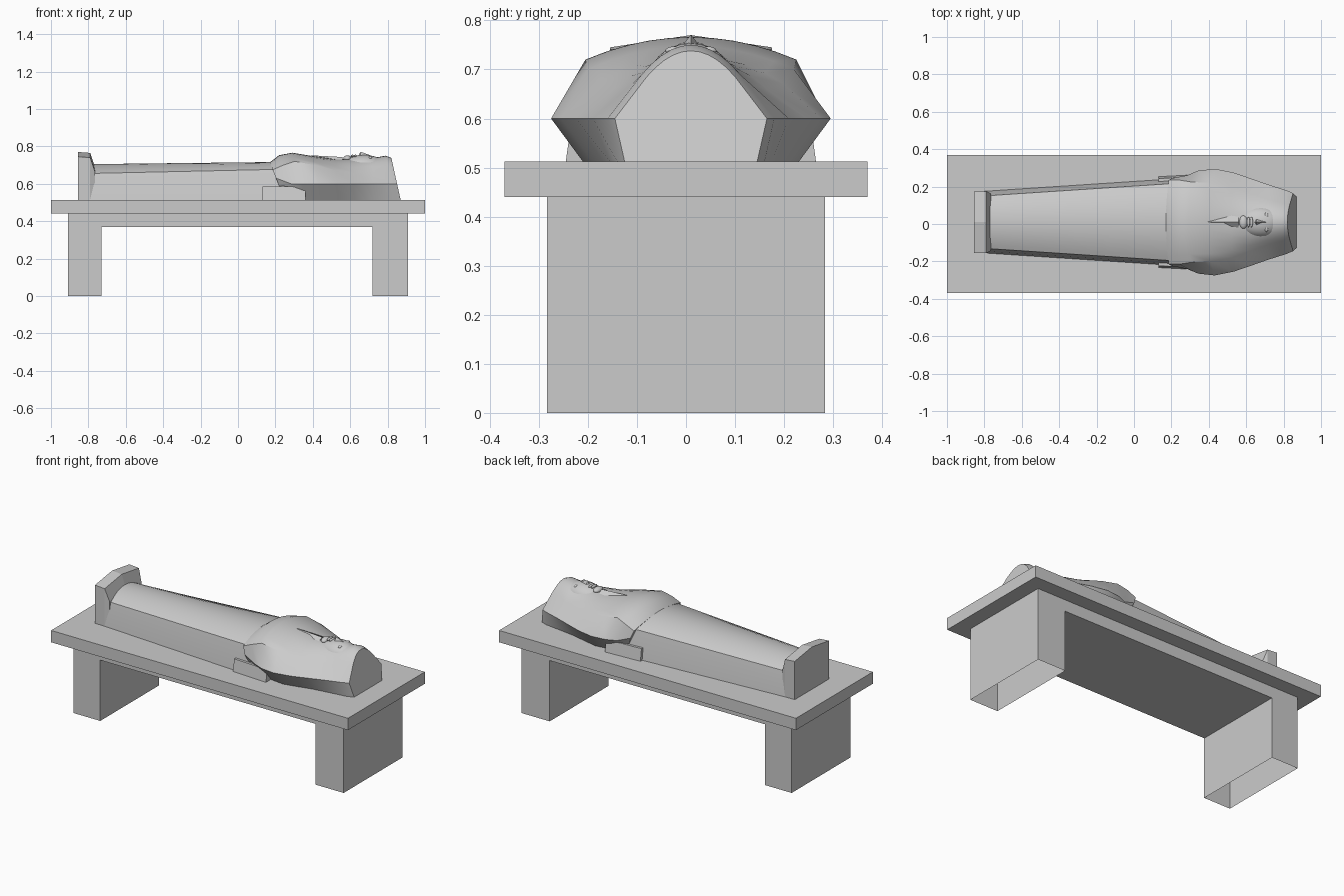
import bpy, bmesh, math

cube = bpy.data.objects.get("Cube")
if cube:
    bpy.data.objects.remove(cube)

stone = bpy.data.materials.new("grey stone")
stone.use_nodes = True
colour = (0.6, 0.6, 0.6, 1)
stone.diffuse_color = colour
stone.node_tree.nodes["Principled BSDF"].inputs["Base Color"].default_value = colour

MID = 0.01      # the effigy lies slightly off centre
SLAB = 0.512    # top of the slab


def finish(name, bm, smooth=None):
    bmesh.ops.recalc_face_normals(bm, faces=bm.faces)
    mesh = bpy.data.meshes.new(name)
    bm.to_mesh(mesh)
    bm.free()
    mesh.materials.append(stone)
    ob = bpy.data.objects.new(name, mesh)
    bpy.context.collection.objects.link(ob)
    if smooth:
        bpy.ops.object.select_all(action="DESELECT")
        ob.select_set(True)
        bpy.context.view_layer.objects.active = ob
        bpy.ops.object.shade_smooth_by_angle(angle=math.radians(smooth))
    return ob


def loft(name, rings, smooth=None):
    """Skin a row of closed rings and cap both ends."""
    bm = bmesh.new()
    loops = [[bm.verts.new(p) for p in ring] for ring in rings]
    for a, b in zip(loops, loops[1:]):
        for i in range(len(a)):
            j = (i + 1) % len(a)
            bm.faces.new((a[i], a[j], b[j], b[i]))
    bm.faces.new(loops[0])
    bm.faces.new(loops[-1])
    return finish(name, bm, smooth)


def section(x, rake, base, wide, wide_z, shoulder, shoulder_z, top, steps=5):
    """Cross-section: foot, widest point, shoulder, then a domed top."""
    half = [(base, SLAB), (wide, wide_z), (shoulder, shoulder_z)]
    for i in range(steps - 1, 0, -1):
        t = i / steps
        half.append((shoulder * t, shoulder_z + (top - shoulder_z) * (1 - t * t)))
    outline = half + [(0, top)] + [(-y, z) for y, z in reversed(half)]
    return [(x + rake * (top - z) / (top - SLAB), y + MID, z) for y, z in outline]


def ellipsoid(name, centre, radii):
    bm = bmesh.new()
    bmesh.ops.create_uvsphere(bm, u_segments=24, v_segments=14, radius=1)
    bmesh.ops.scale(bm, vec=radii, verts=bm.verts)
    bmesh.ops.translate(bm, vec=centre, verts=bm.verts)
    return finish(name, bm, 60)


def wedge(name, spine, half_widths, depth):
    """Ridge with a triangular section along a spine of (x, z) points."""
    return loft(name, [[(x, MID - w, z - depth), (x, MID, z), (x, MID + w, z - depth)]
                       for (x, z), w in zip(spine, half_widths)])


# Slab
loft("slab", [[(x, -0.37, 0.44), (x, 0.37, 0.44), (x, 0.37, SLAB), (x, -0.37, SLAB)]
              for x in (-1, 1)])

# Bridge-shaped base with two hollow legs, open underneath
profile = [(-0.91, 0), (-0.73, 0), (-0.73, 0.37), (0.72, 0.37),
           (0.72, 0), (0.91, 0), (0.91, 0.44), (-0.91, 0.44)]
base = loft("base", [[(x, y, z) for x, z in profile] for y in (-0.283, 0.283)])
bm = bmesh.new()
bm.from_mesh(base.data)
soles = [f for f in bm.faces if all(v.co.z < 0.01 for v in f.verts)]
bmesh.ops.delete(bm, geom=soles, context="FACES_ONLY")
bm.to_mesh(base.data)
bm.free()

# Shrouded legs
loft("shrouded_legs", [section(-0.80, 0, 0.165, 0.155, 0.59, 0.14, 0.655, 0.705, 8),
                       section(0.34, 0, 0.24, 0.23, 0.59, 0.215, 0.68, 0.718, 8)], 25)

# Footboard with an arched top and a chamfered inner edge
arch = [(-0.165, 0.745), (-0.08, 0.758), (0, 0.77), (0.08, 0.758), (0.165, 0.745)]


def board(x, drop, pinch):
    ring = [(x, MID + y * pinch, z - drop) for y, z in arch]
    return ring + [(x, MID + 0.165 * pinch, SLAB), (x, MID - 0.165 * pinch, SLAB)]


loft("footboard", [board(-0.855, 0, 1), board(-0.79, 0.005, 1), board(-0.765, 0.08, 0.93)])

# Hem block below each elbow
for side, label in ((1, "left"), (-1, "right")):
    loft(label + "_hem", [[(x, MID + side * 0.19, SLAB), (x, MID + side * w, SLAB),
                           (x, MID + side * (w - 0.01), 0.585), (x, MID + side * 0.19, 0.585)]
                          for x, w in ((0.13, 0.243), (0.36, 0.255))])

# Folded arms, shoulders and hood
loft("shoulders_and_hood", [
    section(0.17, 0.08, 0.20, 0.235, 0.63, 0.225, 0.675, 0.715),
    section(0.22, 0.10, 0.20, 0.25, 0.60, 0.225, 0.70, 0.753),
    section(0.29, 0.08, 0.21, 0.275, 0.60, 0.215, 0.72, 0.766),
    section(0.40, 0.05, 0.22, 0.285, 0.60, 0.21, 0.70, 0.748),
    section(0.52, 0.02, 0.20, 0.265, 0.60, 0.19, 0.67, 0.732),
    section(0.62, 0.00, 0.18, 0.235, 0.60, 0.155, 0.66, 0.732),
    section(0.72, 0.00, 0.165, 0.20, 0.60, 0.12, 0.67, 0.738),
    section(0.79, 0.04, 0.15, 0.17, 0.60, 0.10, 0.69, 0.75),
    section(0.82, 0.05, 0.135, 0.155, 0.60, 0.09, 0.685, 0.738),
], 32)

# Face
ellipsoid("face", (0.675, MID, 0.68), (0.125, 0.085, 0.074))
wedge("nose", [(0.705, 0.754), (0.655, 0.771), (0.645, 0.752)], (0.008, 0.016, 0.014), 0.02)
for name, x in (("upper_lip", 0.628), ("lower_lip", 0.612)):
    ellipsoid(name, (x, MID, 0.748), (0.008, 0.028, 0.008))
ellipsoid("chin", (0.585, MID, 0.735), (0.022, 0.035, 0.017))
for side, label in ((1, "left"), (-1, "right")):
    ellipsoid(label + "_eyelid", (0.708, MID + side * 0.034, 0.738), (0.01, 0.018, 0.009))

# Pointed collar below the chin
wedge("collar", [(0.39, 0.752), (0.56, 0.743)], (0.003, 0.045), 0.02)
